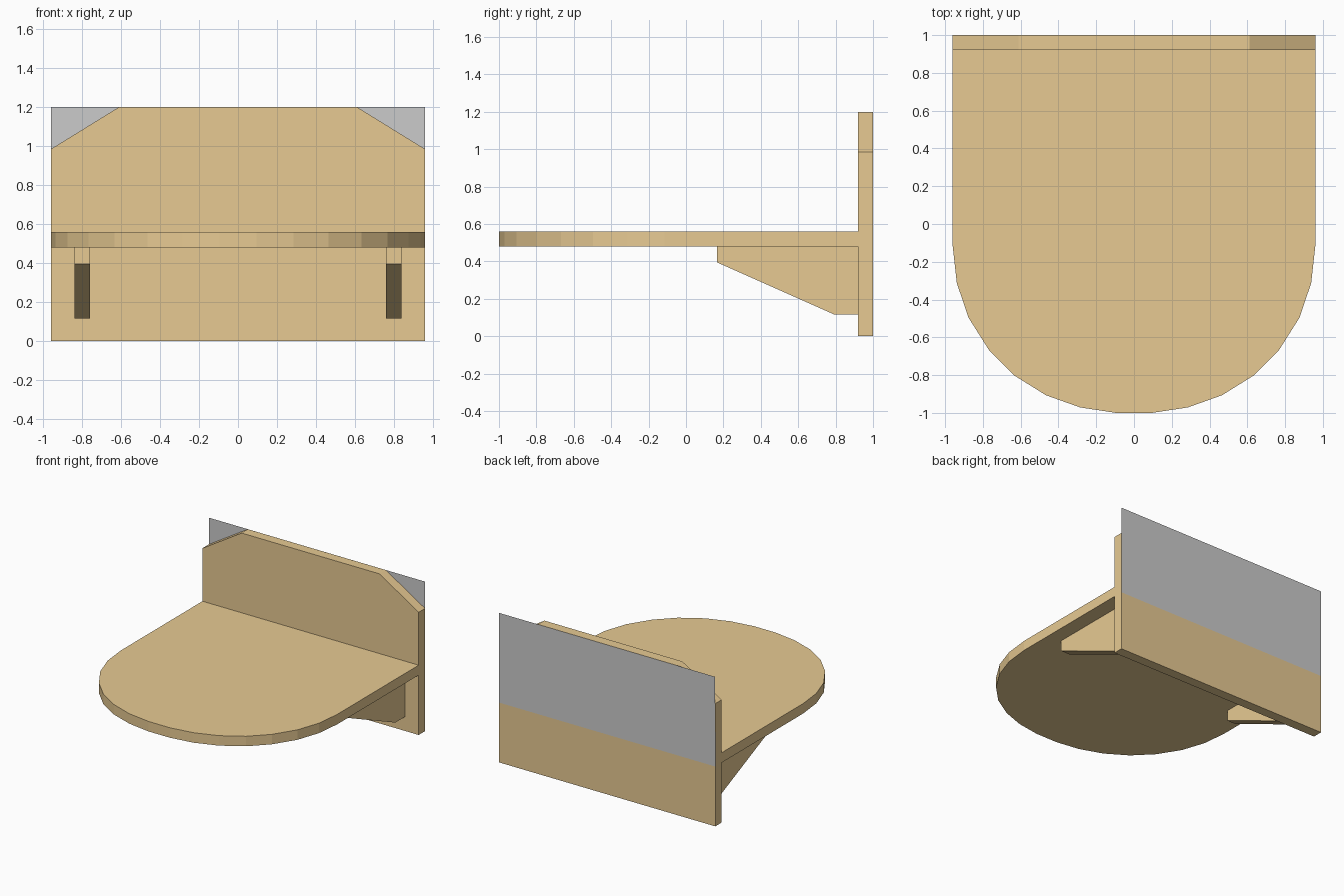
import bpy, bmesh
from mathutils import Vector

if "Cube" in bpy.data.objects:
    bpy.data.objects.remove(bpy.data.objects["Cube"])

wood = bpy.data.materials.new("wood")
wood.diffuse_color = (0.8, 0.59, 0.29, 1)
wood.use_nodes = True
wood.node_tree.nodes["Principled BSDF"].inputs["Base Color"].default_value = wood.diffuse_color


def prism(name, profile, depth):
    """Extrude a flat 3D profile along the depth vector into a solid."""
    bm = bmesh.new()
    face = bm.faces.new([bm.verts.new(p) for p in profile])
    ext = bmesh.ops.extrude_face_region(bm, geom=[face], use_keep_orig=True)
    moved = [g for g in ext["geom"] if isinstance(g, bmesh.types.BMVert)]
    bmesh.ops.translate(bm, verts=moved, vec=Vector(depth))
    bmesh.ops.recalc_face_normals(bm, faces=bm.faces)
    return finish(name, bm, wood)


def finish(name, bm, mat=None):
    mesh = bpy.data.meshes.new(name)
    bm.to_mesh(mesh)
    bm.free()
    if mat:
        mesh.materials.append(mat)
    obj = bpy.data.objects.new(name, mesh)
    bpy.context.collection.objects.link(obj)
    return obj


def mirrored(half):
    """Close a right-hand outline with its reflection across x = 0."""
    return half + [(-a, b) for a, b in reversed(half)]


# Back board with clipped top corners
board = mirrored([(0.96, 0), (0.96, 0.985), (0.612, 1.2)])
prism("back_board", [(x, 0.92, z) for x, z in board], (0, 0.08, 0))

# Shelf with faceted round front
outline = mirrored([(0.96, 0.92), (0.96, -0.115), (0.938, -0.313),
                    (0.876, -0.496), (0.768, -0.667), (0.634, -0.802),
                    (0.465, -0.907), (0.285, -0.971), (0.095, -1.0)])
prism("shelf_top", [(x, y, 0.48) for x, y in outline], (0, 0, 0.08))

# Tapered support brackets under the shelf
bracket = [(0.92, 0.48), (0.165, 0.48), (0.165, 0.395),
           (0.795, 0.115), (0.92, 0.115)]
for side, x in (("left", -0.84), ("right", 0.76)):
    prism(side + "_bracket", [(x, y, z) for y, z in bracket], (0.08, 0, 0))

# Thin grey backing sheet lying on the rear of the board
bm = bmesh.new()
bm.faces.new([bm.verts.new(p) for p in (
    (0.96, 0.9998, 0), (-0.96, 0.9998, 0),
    (-0.96, 1.0003, 1.2), (0.96, 1.0003, 1.2))])
finish("backing_sheet", bm)
